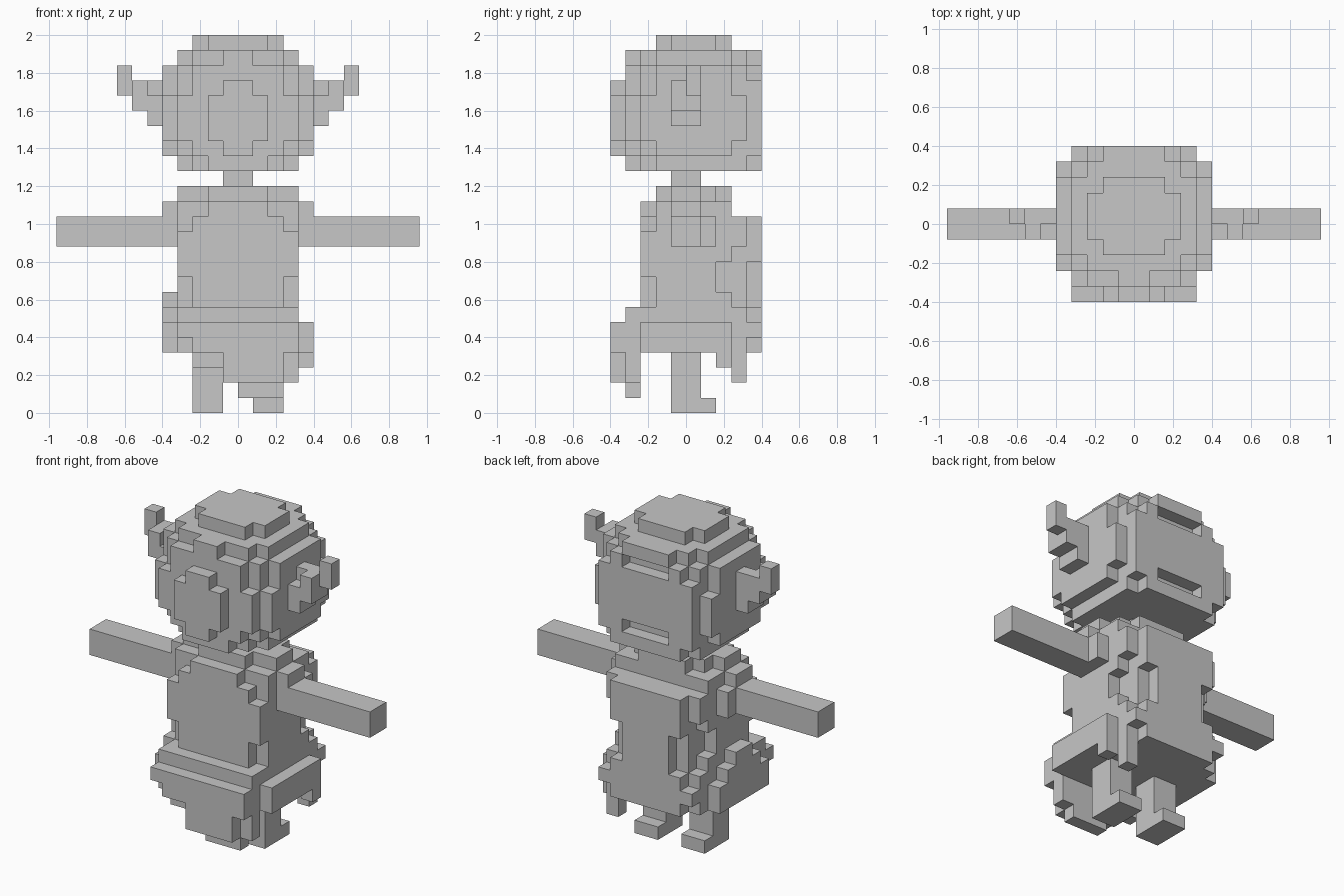
import bpy, bmesh
from mathutils import Vector

if "Cube" in bpy.data.objects:
    bpy.data.objects.remove(bpy.data.objects["Cube"])

V = 0.08  # cube size
grey = bpy.data.materials.new("plain grey")
grey.diffuse_color = (0.57, 0.57, 0.57, 1)
grey.use_nodes = True
grey.node_tree.nodes["Principled BSDF"].inputs["Base Color"].default_value = grey.diffuse_color
parts = {}


def fill(b):
    x0, x1, y0, y1, z0, z1 = b
    return {(x, y, z) for x in range(x0, x1) for y in range(y0, y1) for z in range(z0, z1)}


def part(name, boxes, cuts=()):
    cells = set()
    for b in boxes:
        cells |= fill(b)
    for b in cuts:
        cells -= fill(b)
    parts[name] = cells


def sym(w, *rest):
    return (-w, w) + rest


def flip(b):
    return (-b[1], -b[0]) + tuple(b[2:])


def pair(name, boxes):
    part("right_" + name, boxes)
    part("left_" + name, [flip(b) for b in boxes])


# Head: stepped rounded block with two slots at the back
part("head", [
    sym(4, -3, 4, 17, 23), sym(4, -2, 4, 16, 23), sym(4, 4, 5, 17, 22), sym(3, -3, 5, 16, 23),
    sym(2, -4, 5, 16, 17), sym(3, -4, 4, 17, 23), sym(4, -4, 4, 18, 21),
    sym(5, -3, 4, 18, 21), sym(5, -2, 3, 17, 23),
    sym(4, -2, 3, 23, 24), sym(3, -3, 4, 23, 24), sym(2, -3, 5, 23, 24), sym(1, -4, 5, 23, 24),
    sym(2, -2, 3, 24, 25), sym(3, -1, 2, 24, 25),
], cuts=[sym(2, 4, 5, 17, 18), sym(2, 4, 5, 22, 23)])

# Raised face plate
part("face", [sym(2, -5, -4, 18, 21), sym(1, -5, -4, 17, 22)])

# Ears, stepping outwards and up
pair("ear", [(5, 6, -1, 0, 19, 21), (5, 6, 0, 1, 19, 22), (6, 7, -1, 1, 20, 22),
             (7, 8, 0, 1, 21, 23)])

part("neck", [sym(1, -1, 1, 15, 16)])

# Torso with stepped shoulders
part("torso", [
    sym(4, -2, 2, 7, 14), sym(4, -3, 3, 10, 12), sym(4, -3, 2, 9, 12), sym(4, 2, 3, 10, 14),
    sym(3, -3, 3, 7, 13), sym(2, -3, 3, 13, 14),
    sym(4, -1, 1, 14, 15), sym(3, -1, 2, 14, 15), sym(2, -2, 3, 14, 15),
    sym(5, -1, 1, 13, 14), sym(5, -1, 2, 11, 13),
])

# Back panel, narrower at the waist
part("back_panel", [sym(3, 3, 5, 10, 13), sym(4, 3, 4, 11, 13), sym(2, 3, 5, 7, 10),
                    sym(3, 3, 4, 7, 10)])

pair("arm", [(5, 12, -1, 1, 11, 13)])

# Hips and the uneven skirt around them
part("hips", [sym(4, -3, 4, 4, 7), sym(4, 2, 3, 7, 8), sym(3, 4, 5, 4, 7), sym(4, 4, 5, 5, 6)])
part("front_skirt", [
    sym(4, -4, -3, 4, 7), (-3, 4, -4, -3, 3, 4), (-1, 4, -4, -3, 2, 3), (0, 3, -4, -3, 1, 2),
    sym(4, -5, -4, 5, 6), (-3, 4, -5, -4, 4, 5), (-1, 3, -5, -4, 2, 4),
])
part("right_skirt", [(4, 5, -3, 3, 4, 6), (4, 5, 2, 3, 3, 4), (3, 4, 3, 4, 2, 4)])
part("left_skirt", [(-5, -4, -3, 3, 4, 6), (-5, -4, -2, 2, 6, 7), (-5, -4, -1, 1, 7, 8)])

# Legs with feet
pair("leg", [(1, 3, -1, 1, 0, 4), (1, 3, 1, 2, 0, 1)])

# Turn the cubes into outer surfaces
solid = set().union(*parts.values())
for name, cells in parts.items():
    bm = bmesh.new()
    for c in cells:
        for axis in range(3):
            for s in (-1, 1):
                n = list(c)
                n[axis] += s
                if tuple(n) in solid:
                    continue
                u, w = (axis + 1) % 3, (axis + 2) % 3
                quad = []
                for du, dw in ((0, 0), (1, 0), (1, 1), (0, 1))[::s]:
                    p = Vector(c)
                    p[axis] += (s + 1) // 2
                    p[u] += du
                    p[w] += dw
                    quad.append(bm.verts.new(p * V))
                bm.faces.new(quad)
    bmesh.ops.remove_doubles(bm, verts=bm.verts, dist=0.001)
    bmesh.ops.dissolve_limit(bm, angle_limit=0.01, verts=bm.verts, edges=bm.edges)
    mesh = bpy.data.meshes.new(name)
    bm.to_mesh(mesh)
    bm.free()
    mesh.materials.append(grey)
    bpy.context.collection.objects.link(bpy.data.objects.new(name, mesh))
